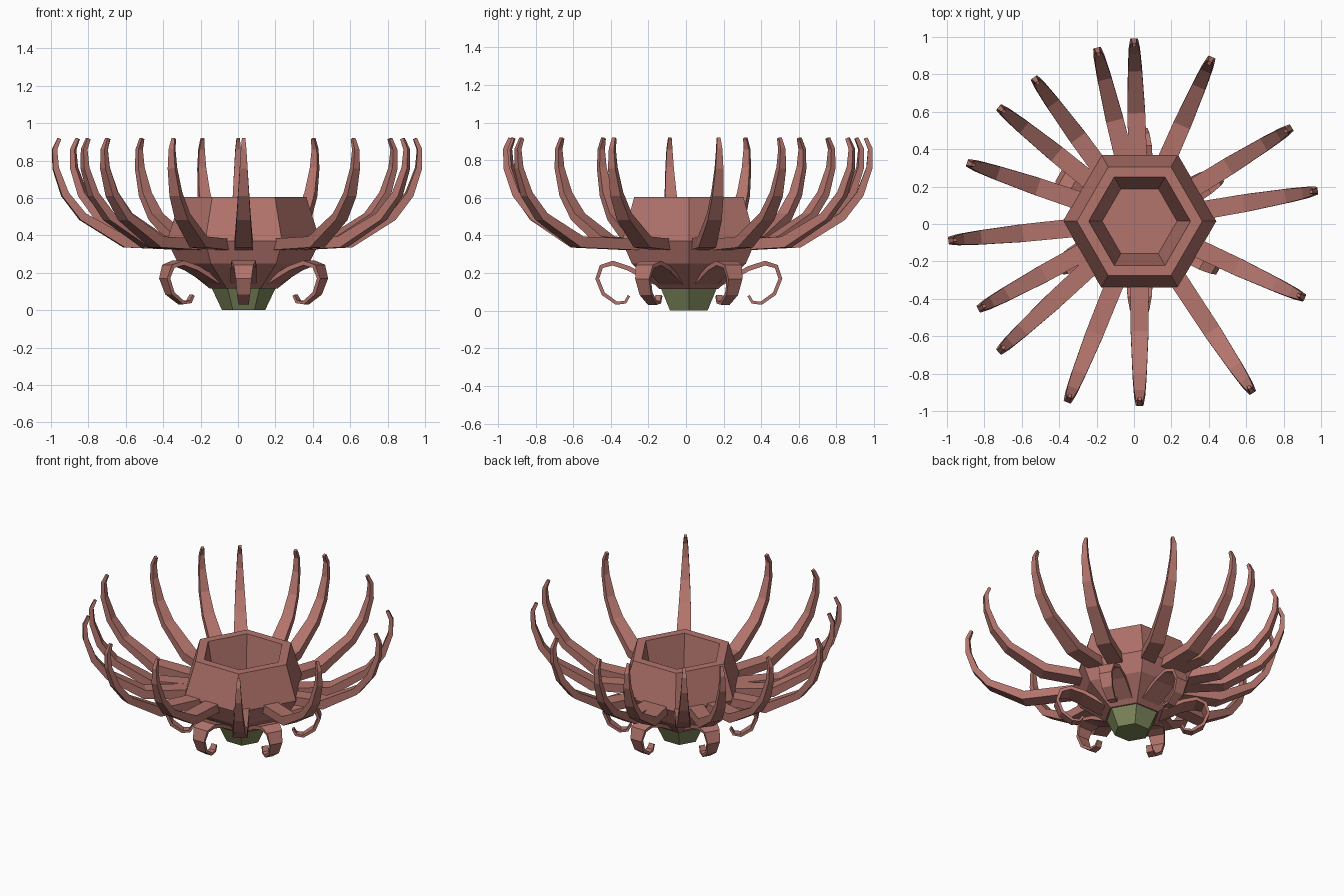
import bpy
import math
from mathutils import Vector

if "Cube" in bpy.data.objects:
    bpy.data.objects.remove(bpy.data.objects["Cube"], do_unlink=True)

CENTRE = Vector((0.03, 0.015, 0))


def make_material(name, colour):
    mat = bpy.data.materials.new(name)
    mat.use_nodes = True
    mat.diffuse_color = (*colour, 1)
    mat.node_tree.nodes["Principled BSDF"].inputs["Base Color"].default_value = (*colour, 1)
    return mat


def make_object(name, verts, faces, mat):
    mesh = bpy.data.meshes.new(name)
    mesh.from_pydata(verts, [], faces)
    mesh.materials.append(mat)
    obj = bpy.data.objects.new(name, mesh)
    bpy.context.collection.objects.link(obj)
    return obj


def skin(rings, sides):
    """Bridge consecutive rings with quads and cap both ends."""
    faces = [tuple(reversed(range(sides)))]
    for k in range(rings - 1):
        for i in range(sides):
            j = (i + 1) % sides
            a, b = k * sides, (k + 1) * sides
            faces.append((a + i, a + j, b + j, b + i))
    faces.append(tuple(range((rings - 1) * sides, rings * sides)))
    return faces


def hex_lathe(name, profile, mat):
    """Six-sided solid from (radius, height) pairs."""
    verts = []
    for r, z in profile:
        for i in range(6):
            a = math.radians(60 * i)
            verts.append(CENTRE + Vector((r * math.cos(a), r * math.sin(a), z)))
    return make_object(name, verts, skin(len(profile), 6), mat)


def ribbon(name, path, angle, mat):
    """Tapered rectangular limb from (radius, height, width, thickness) stations."""
    out = Vector((math.cos(angle), math.sin(angle), 0))
    side = Vector((-out.y, out.x, 0))
    pts = [out * p[0] + Vector((0, 0, p[1])) for p in path]
    verts = []
    for k, (r, z, w, t) in enumerate(path):
        along = (pts[min(k + 1, len(pts) - 1)] - pts[max(k - 1, 0)]).normalized()
        normal = along.cross(side)
        for s, n in ((-1, -1), (1, -1), (1, 1), (-1, 1)):
            verts.append(CENTRE + pts[k] + side * (s * w / 2) + normal * (n * t / 2))
    faces = [tuple(reversed(f)) for f in skin(len(path), 4)]
    return make_object(name, verts, faces, mat)


pink = make_material("dusty pink", (0.45, 0.175, 0.15))
green = make_material("olive green", (0.20, 0.24, 0.10))

# Hollow hexagonal cup and its green base
hex_lathe("cup_body", [(0.18, 0.115), (0.35, 0.25), (0.41, 0.37), (0.335, 0.605),
                       (0.272, 0.605), (0.20, 0.22)], pink)
hex_lathe("stem_base", [(0.115, 0), (0.17, 0.116)], green)

# Long upswept arms, each placed by its tip
tips = [(0, 1), (0.42, 0.9), (0.85, 0.52), (0.99, 0.18), (0.92, -0.4),
        (0.64, -0.91), (0.03, -0.98), (-0.36, -0.96), (-0.73, -0.69),
        (-0.84, -0.46), (-1, -0.09), (-0.9, 0.33), (-0.73, 0.63),
        (-0.54, 0.79), (-0.2, 0.95)]
arm = [(0.40, 0.365, 0.095, 0.06), (0.17, 0.50, 0.075, 0.045),
       (0.075, 0.62, 0.06, 0.04), (0.025, 0.76, 0.042, 0.032),
       (0.02, 0.86, 0.03, 0.025), (0.045, 0.918, 0.018, 0.02)]
for n, (x, y) in enumerate(tips):
    reach = Vector((x - CENTRE.x, y - CENTRE.y)).length
    path = [(0.29, 0.35, 0.10, 0.06)] + [(reach - d, z, w, t) for d, z, w, t in arm]
    ribbon(f"long_arm_{n + 1}", path, math.atan2(y - CENTRE.y, x - CENTRE.x), pink)

# Six curled sepals under the cup, one per flat side
curl = [(0.18, 0.15, 0.14, 0.025), (0.32, 0.225, 0.14, 0.025), (0.405, 0.253, 0.13, 0.025),
        (0.465, 0.235, 0.105, 0.022), (0.487, 0.17, 0.085, 0.02), (0.455, 0.09, 0.07, 0.02),
        (0.385, 0.04, 0.055, 0.018), (0.338, 0.045, 0.045, 0.016), (0.318, 0.08, 0.035, 0.014)]
for n in range(6):
    ribbon(f"curled_sepal_{n + 1}", curl, math.radians(30 + 60 * n), pink)
